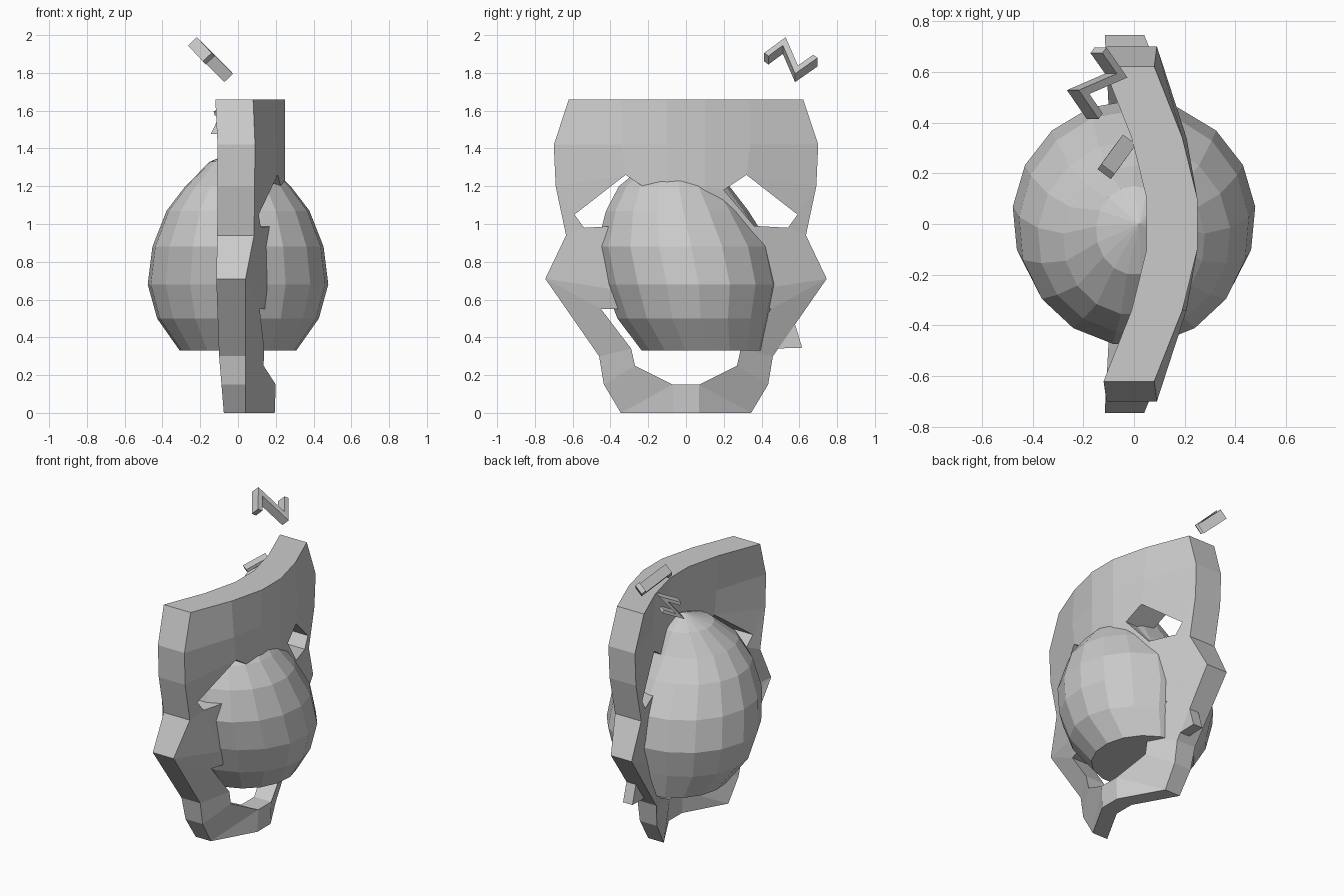
import bpy, math
from mathutils import Vector

if "Cube" in bpy.data.objects:
    bpy.data.objects.remove(bpy.data.objects["Cube"])


def make(name, verts, faces):
    me = bpy.data.meshes.new(name)
    me.from_pydata([tuple(v) for v in verts], [], faces)
    me.validate()
    ob = bpy.data.objects.new(name, me)
    bpy.context.collection.objects.link(ob)
    bpy.ops.object.select_all(action='DESELECT')
    bpy.context.view_layer.objects.active = ob
    ob.select_set(True)
    bpy.ops.object.mode_set(mode='EDIT')
    bpy.ops.mesh.select_all(action='SELECT')
    bpy.ops.mesh.normals_make_consistent(inside=False)
    bpy.ops.object.mode_set(mode='OBJECT')
    return ob


def lerp(t, table):
    if t <= table[0][0]:
        return table[0][1]
    for (a, va), (b, vb) in zip(table, table[1:]):
        if t <= b:
            return va + (vb - va) * (t - a) / (b - a)
    return table[-1][1]


# curved face plate: half outline with eye and mouth openings, mirrored in y
half_width = [(0, .345), (.15, .435), (.3, .46), (.71, .745), (.94, .635),
              (1.2, .69), (1.42, .70), (1.66, .62)]
edge_x = [(0, .04), (.71, .04), (.94, .085), (1.42, .09), (1.66, .08)]
centre_x = [(.15, .2), (1.2, .25)]
thick = [(0, .115), (.3, .14), (.71, .155), (.94, .195), (1.66, .2)]
bow = [(.16, 1), (.5, .72), (1, 0)]
pts = [(.1, 1.66), (.34, 1.66), (.62, 1.66), (.1, 1.42), (.34, 1.42), (.70, 1.42),
       (.1, 1.2), (.2, 1.18), (.32, 1.26), (.69, 1.2), (.59, 1.05), (.635, .94),
       (.54, .98), (.36, .99), (.1, .95), (.745, .71), (.42, .66), (.45, .55),
       (.29, .34), (.27, .25), (.07, .15), (.46, .3), (.435, .15), (.345, 0),
       (.07, 0), (.1, .55)]
cells = [(0, 1, 4, 3), (1, 2, 5, 4), (3, 4, 7, 6), (4, 8, 7), (4, 5, 9, 8),
         (9, 10, 8), (9, 11, 10), (11, 12, 10), (13, 12, 16), (12, 11, 15, 16),
         (16, 15, 17), (17, 15, 21, 18), (6, 7, 13, 14), (14, 13, 16, 25),
         (16, 17, 25), (18, 21, 22, 19), (19, 22, 23, 20), (20, 23, 24)]
n = len(pts)
front, back = [], []
for s in (1, -1):
    for y, z in pts:
        e = lerp(z, edge_x)
        x = e + (lerp(z, centre_x) - e) * lerp(y / lerp(z, half_width), bow)
        front.append((x, s * y, z))
        back.append((x - lerp(z, thick), s * y, z))
faces = list(cells) + [tuple(i + n for i in reversed(c)) for c in cells]
for a, b in ((0, 3), (3, 6), (6, 14), (14, 25), (20, 24)):
    faces.append((a, b, b + n, a + n))
edges = {(f[i], f[(i + 1) % len(f)]) for f in faces for i in range(len(f))}
rim = [(a, b) for a, b in edges if (b, a) not in edges]
m = 2 * n
plate = make("face_plate", front + back,
             faces + [tuple(i + m for i in reversed(f)) for f in faces]
             + [(b, a, a + m, b + m) for a, b in rim])

# bulb: lopsided rings (height, half width, front y, back y)
sides = 17
rings = [(.33, .31, -.24, .41), (.5, .43, -.37, .45), (.68, .48, -.44, .49),
         (.88, .455, -.48, .45), (1.07, .38, -.43, .33), (1.2, .28, -.36, .23),
         (1.33, .15, -.2, .15)]
verts, faces = [], []
for z, rx, y0, y1 in rings:
    for i in range(sides):
        a = math.pi / 2 + 2 * math.pi * i / sides
        verts.append((rx * math.cos(a), (y0 + y1) / 2 + (y1 - y0) / 2 * math.sin(a), z))
for r in range(len(rings) - 1):
    for i in range(sides):
        j = (i + 1) % sides
        faces.append((r * sides + i, r * sides + j, (r + 1) * sides + j, (r + 1) * sides + i))
top = len(verts)
verts.append((.02, 0, 1.4))
last = (len(rings) - 1) * sides
faces += [(last + i, last + (i + 1) % sides, top) for i in range(sides)]
faces.append(tuple(reversed(range(sides))))
make("bulb", verts, faces)


# bent strips floating over the plate
def zigzag(name, path, normal, width, depth):
    path = [Vector(p) for p in path]
    nrm = Vector(normal).normalized()
    verts = []
    for i, p in enumerate(path):
        d = [(path[k + 1] - path[k]).normalized() for k in (i - 1, i) if 0 <= k < len(path) - 1]
        sides_ = [nrm.cross(v).normalized() for v in d]
        off = sum(sides_, Vector()).normalized()
        off *= width / 2 / max(.3, off.dot(sides_[0]))
        for o, h in ((1, 1), (-1, 1), (-1, -1), (1, -1)):
            verts.append(p + off * o + nrm * depth / 2 * h)
    faces = [(3, 2, 1, 0), tuple(range(len(verts) - 4, len(verts)))]
    for i in range(len(path) - 1):
        for k in range(4):
            q = (k + 1) % 4
            faces.append((4 * i + k, 4 * i + q, 4 * i + 4 + q, 4 * i + 4 + k))
    return make(name, verts, faces)


zigzag("large_zigzag", [(-.155, .425, 1.875), (-.22, .52, 1.945),
                        (-.07, .585, 1.795), (-.14, .685, 1.865)], (.72, 0, .69), .032, .065)
zigzag("small_zigzag", [(-.1, .22, 1.585), (-.035, .31, 1.635),
                        (-.1, .22, 1.5), (-.035, .31, 1.55)], (.8, -.6, 0), .022, .065)

# small fin behind the jaw
tri = [(.45, .34), (.615, .345), (.52, .66)]
make("jaw_fin", [(x, y, z) for x in (-.03, .04) for y, z in tri],
     [(0, 1, 2), (5, 4, 3), (0, 3, 4, 1), (1, 4, 5, 2), (2, 5, 3, 0)])
